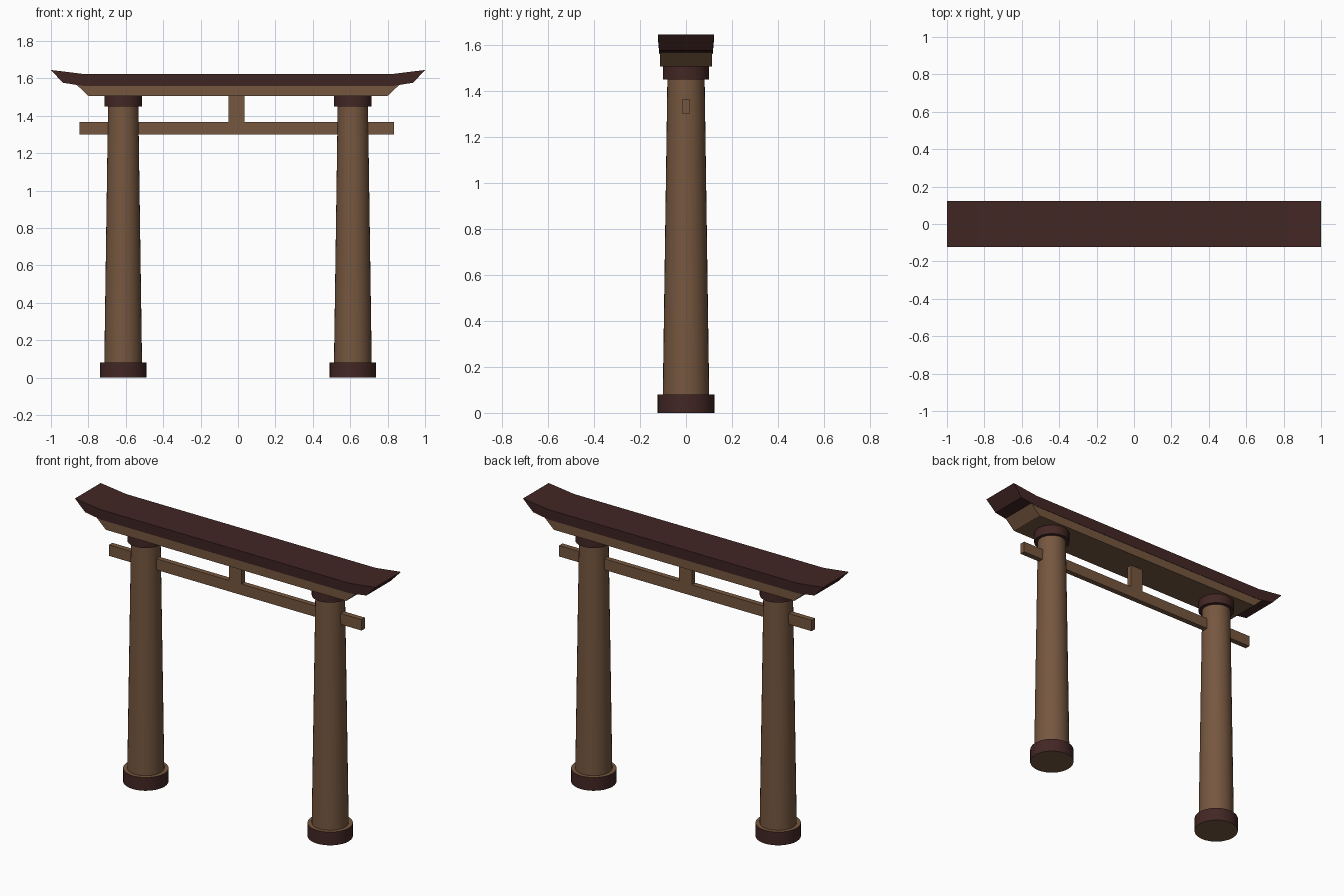
import bpy, bmesh, math

if "Cube" in bpy.data.objects:
    bpy.data.objects.remove(bpy.data.objects["Cube"])

def material(name, rgb):
    m = bpy.data.materials.new(name)
    m.diffuse_color = (*rgb, 1)
    m.use_nodes = True
    m.node_tree.nodes["Principled BSDF"].inputs["Base Color"].default_value = m.diffuse_color
    return m

WOOD = material("brown_wood", (0.18, 0.095, 0.05))
DARK = material("dark_wood", (0.055, 0.02, 0.018))

def finish(name, bm, mats):
    bmesh.ops.recalc_face_normals(bm, faces=bm.faces)
    me = bpy.data.meshes.new(name)
    bm.to_mesh(me)
    bm.free()
    for m in mats:
        me.materials.append(m)
    ob = bpy.data.objects.new(name, me)
    bpy.context.collection.objects.link(ob)
    return ob

def drum(name, x, z0, z1, r0, r1, mats):
    """Upright tapered cylinder; a second material goes on the flat ends."""
    bm = bmesh.new()
    bmesh.ops.create_cone(bm, cap_ends=True, segments=32, radius1=r0, radius2=r1, depth=z1 - z0)
    bmesh.ops.translate(bm, verts=bm.verts, vec=(x, 0, (z0 + z1) / 2))
    for f in bm.faces:
        if len(f.verts) > 4:
            f.material_index = len(mats) - 1
    ob = finish(name, bm, mats)
    bpy.ops.object.select_all(action='DESELECT')
    ob.select_set(True)
    bpy.context.view_layer.objects.active = ob
    bpy.ops.object.shade_smooth_by_angle(angle=math.radians(30))

def box(name, x0, x1, y, z0, z1, mat):
    bm = bmesh.new()
    bmesh.ops.create_cube(bm, size=1)
    bmesh.ops.scale(bm, verts=bm.verts, vec=(x1 - x0, 2 * y, z1 - z0))
    bmesh.ops.translate(bm, verts=bm.verts, vec=((x0 + x1) / 2, 0, (z0 + z1) / 2))
    finish(name, bm, [mat])

def lintel(name, stations, y_bottom, y_top, mat):
    """Loft a beam through (x, z bottom, x top, z top) stations, mirrored in x."""
    full = [(-a, b, -c, d) for a, b, c, d in reversed(stations)] + stations
    bm = bmesh.new()
    rings = [[bm.verts.new(p) for p in ((xb, -y_bottom, zb), (xb, y_bottom, zb),
                                        (xt, y_top, zt), (xt, -y_top, zt))]
             for xb, zb, xt, zt in full]
    for a, b in zip(rings, rings[1:]):
        for i in range(4):
            j = (i + 1) % 4
            bm.faces.new((a[i], a[j], b[j], b[i]))
    bm.faces.new(rings[0])
    bm.faces.new(rings[-1])
    finish(name, bm, [mat])

# Pillars with base band and neck ring
for side, x in (("left", -0.614), ("right", 0.614)):
    drum(side + "_base", x, 0, 0.08, 0.124, 0.124, [DARK, WOOD])
    drum(side + "_pillar", x, 0.075, 1.455, 0.101, 0.081, [WOOD])
    drum(side + "_neck_ring", x, 1.45, 1.508, 0.101, 0.101, [DARK])

# Tie beam and centre strut
box("tie_beam", -0.848, 0.834, 0.016, 1.30, 1.366, WOOD)
box("centre_strut", -0.05, 0.035, 0.016, 1.366, 1.51, WOOD)

# Lower lintel, and roof lintel with upturned ends
lintel("lower_lintel", [(0.80, 1.507, 0.82, 1.562), (0.802, 1.508, 0.865, 1.568)], 0.114, 0.114, WOOD)
lintel("roof_lintel", [(0.83, 1.56, 0.83, 1.624), (0.937, 1.577, 1.0, 1.645)], 0.116, 0.122, DARK)
